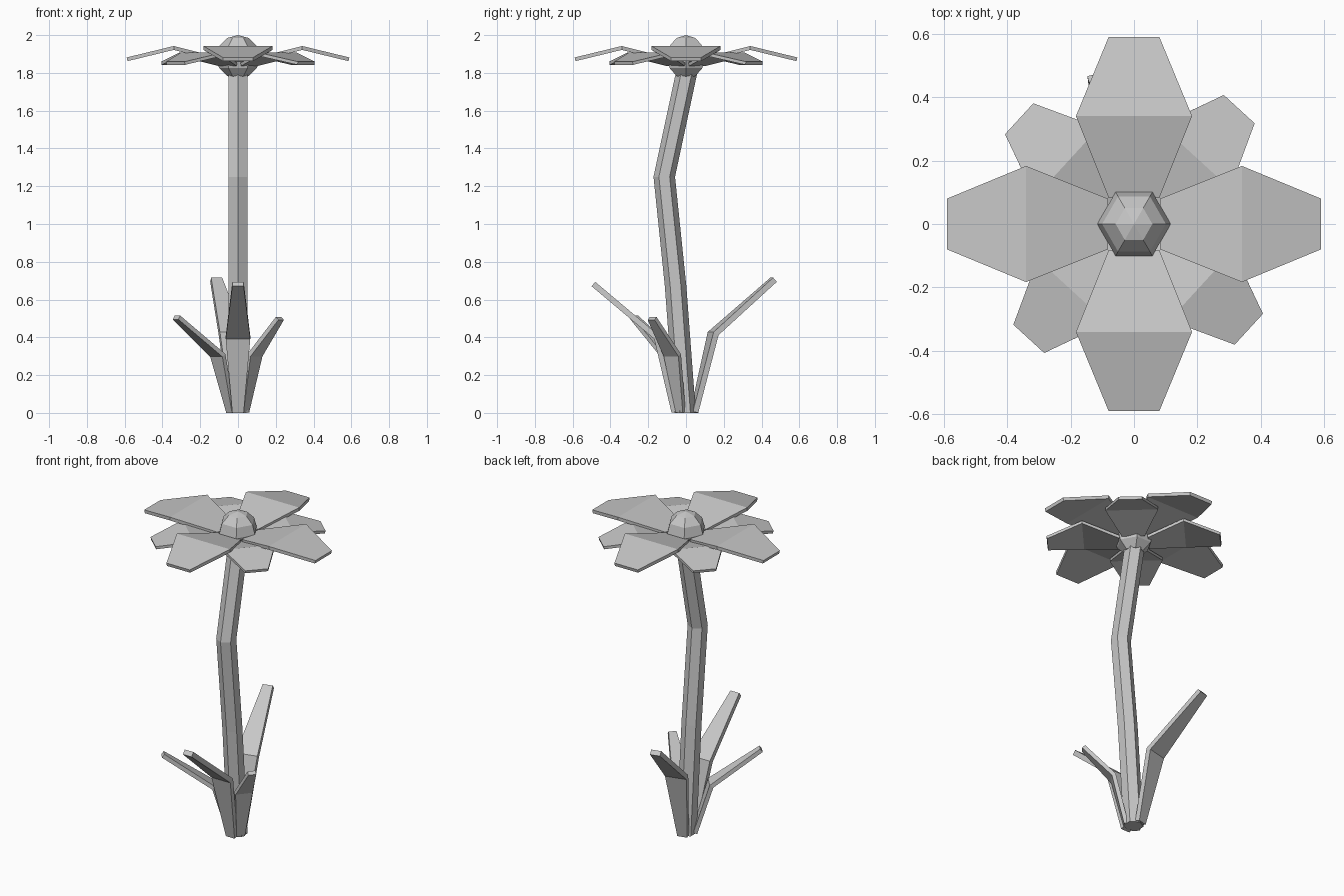
import bpy, bmesh, math
from mathutils import Vector, Matrix

cube = bpy.data.objects.get("Cube")
if cube:
    bpy.data.objects.remove(cube, do_unlink=True)

grey = bpy.data.materials.new("plain_grey")
grey.use_nodes = True
colour = (0.57, 0.57, 0.57, 1)
grey.diffuse_color = colour
grey.node_tree.nodes["Principled BSDF"].inputs["Base Color"].default_value = colour


def finish(name, bm):
    bmesh.ops.recalc_face_normals(bm, faces=bm.faces)
    mesh = bpy.data.meshes.new(name)
    bm.to_mesh(mesh)
    bm.free()
    mesh.materials.append(grey)
    obj = bpy.data.objects.new(name, mesh)
    bpy.context.collection.objects.link(obj)
    return obj


def loft(name, rings):
    """Skin a row of equal-sided rings and cap both ends."""
    bm = bmesh.new()
    rows = [[bm.verts.new(p) for p in ring] for ring in rings]
    n = len(rows[0])
    for a, b in zip(rows, rows[1:]):
        for i in range(n):
            j = (i + 1) % n
            bm.faces.new((a[i], a[j], b[j], b[i]))
    bm.faces.new(rows[0])
    bm.faces.new(rows[-1])
    return finish(name, bm)


def blade(name, angle, sections, thick):
    """Bent strip pointing outward; sections are (radius, height, half width)."""
    turn = Matrix.Rotation(math.radians(angle), 4, 'Z')
    pts = [Vector((r, 0, z)) for r, z, w in sections]
    dirs = [(b - a).normalized() for a, b in zip(pts, pts[1:])]
    rings = []
    for i, (p, s) in enumerate(zip(pts, sections)):
        before, after = dirs[max(i - 1, 0)], dirs[min(i, len(dirs) - 1)]
        d = (before + after).normalized()
        up = Vector((-d.z, 0, d.x)) * thick / 2 / d.dot(after)
        side = Vector((0, s[2], 0))
        rings.append([turn @ q for q in
                      (p - side - up, p + side - up, p + side + up, p - side + up)])
    return loft(name, rings)


# Bent hexagonal stem
stem_path = [(-0.005, 0), (-0.055, 0.67), (-0.115, 1.25), (0.005, 1.81)]
hexagon = [(0.057 * math.sin(k * math.pi / 3), 0.057 * math.cos(k * math.pi / 3))
           for k in range(6)]
loft("stem", [[Vector((x, y + cy, z)) for x, y in hexagon] for cy, z in stem_path])

# Faceted flower centre
bm = bmesh.new()
bmesh.ops.create_uvsphere(
    bm, u_segments=6, v_segments=6, radius=0.116,
    matrix=Matrix.Translation((0, 0, 1.884)) @ Matrix.Rotation(math.pi / 2, 4, 'Z'))
finish("flower_centre", bm)

# Four large upper petals over four smaller lower ones
upper = [(0.085, 1.868, 0.08), (0.34, 1.932, 0.183), (0.587, 1.872, 0.08)]
lower = [(0.08, 1.845, 0.065), (0.287, 1.898, 0.149), (0.489, 1.851, 0.066)]
for k in range(4):
    blade(f"upper_petal_{k + 1}", 90 * k, upper, 0.02)
    blade(f"lower_petal_{k + 1}", 90 * k + 47.5, lower, 0.017)

# Leaves around the foot of the stem
blade("back_leaf", 104, [(0.045, 0.004, 0.03), (0.148, 0.42, 0.065), (0.478, 0.705, 0.03)], 0.03)
blade("front_leaf", 270, [(0.062, 0.004, 0.03), (0.155, 0.4, 0.065), (0.49, 0.682, 0.03)], 0.03)
blade("right_leaf", 220, [(0.05, 0.004, 0.024), (0.14, 0.305, 0.05), (0.425, 0.505, 0.023)], 0.024)
blade("left_leaf", 321, [(0.045, 0.004, 0.024), (0.115, 0.305, 0.05), (0.285, 0.5, 0.023)], 0.024)
